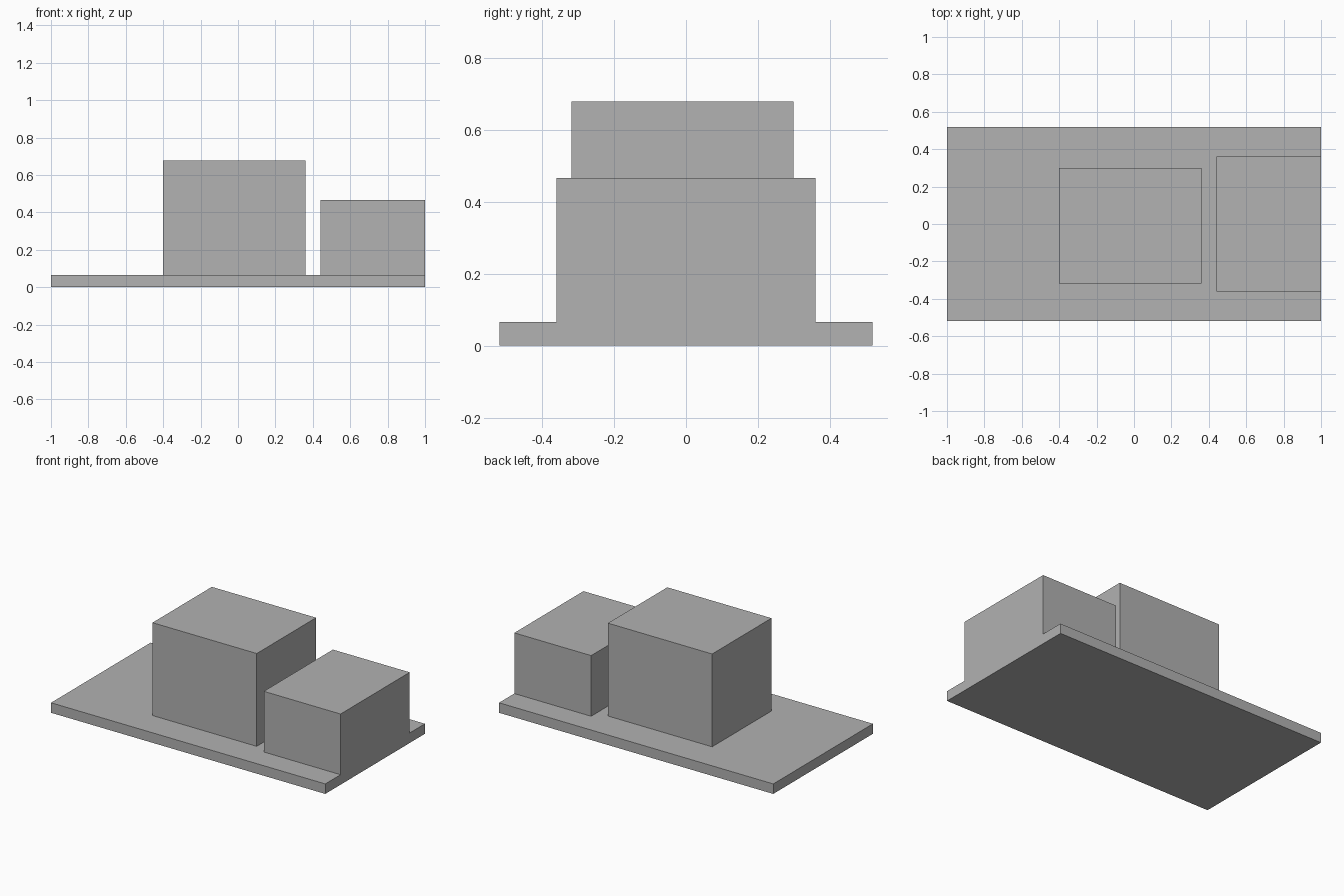
import bpy

cube = bpy.data.objects.get("Cube")
if cube:
    bpy.data.objects.remove(cube, do_unlink=True)

grey = bpy.data.materials.new("plain grey")
grey.use_nodes = True
colour = (0.445, 0.445, 0.445, 1)
grey.diffuse_color = colour
for node in grey.node_tree.nodes:
    if node.type == "BSDF_PRINCIPLED":
        node.inputs["Base Color"].default_value = colour


def block(name, low, high):
    """Box spanning two opposite corners."""
    centre = [(a + b) / 2 for a, b in zip(low, high)]
    size = [b - a for a, b in zip(low, high)]
    bpy.ops.mesh.primitive_cube_add(size=1, location=centre)
    obj = bpy.context.object
    obj.name = name
    obj.scale = size
    bpy.ops.object.transform_apply(location=False, rotation=False, scale=True)
    obj.data.materials.append(grey)
    return obj


BASE_TOP = 0.066

# Flat slab carrying both blocks
block("base_plate", (-1, -0.519, 0), (1, 0.519, BASE_TOP))
# Tall block near the middle
block("tall_block", (-0.4, -0.319, BASE_TOP), (0.36, 0.299, 0.678))
# Lower block flush with the left end
block("low_block", (0.44, -0.36, BASE_TOP), (1, 0.36, 0.466))
